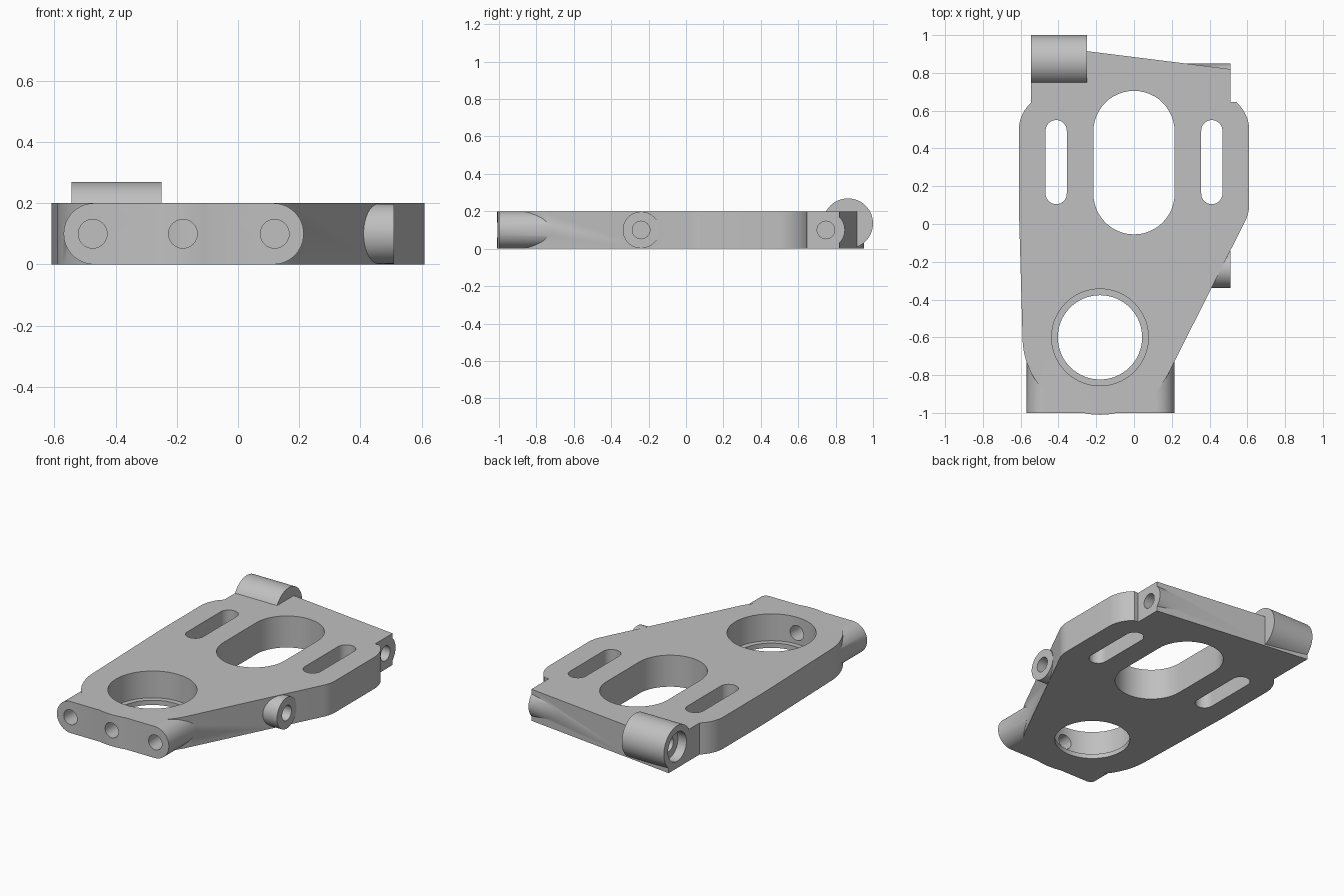
import bpy, bmesh
from math import sin, cos, radians
from mathutils import Matrix, Vector

cube = bpy.data.objects.get("Cube")
if cube:
    bpy.data.objects.remove(cube, do_unlink=True)

ALONG_X = Matrix.Rotation(radians(90), 4, 'Y')   # extrudes towards +x
ALONG_FRONT = Matrix.Rotation(radians(90), 4, 'X')  # extrudes towards -y
ALONG_Z = Matrix.Identity(4)


def arc(cx, cy, r, start, end, steps=16):
    angles = [radians(start + (end - start) * i / steps) for i in range(steps + 1)]
    return [(cx + r * cos(a), cy + r * sin(a)) for a in angles]


def circle(r, steps=64):
    return arc(0, 0, r, 0, 360, steps)[:-1]


def slot(cx, low, high, r):
    return (arc(cx, high - r, r, 0, 180, 24) + arc(cx, low + r, r, 180, 360, 24))


def prism(name, profile, depth, origin=(0, 0, 0), axis=ALONG_Z):
    bm = bmesh.new()
    face = bm.faces.new([bm.verts.new((x, y, 0)) for x, y in profile])
    made = bmesh.ops.extrude_face_region(bm, geom=[face])["geom"]
    top = [v for v in made if isinstance(v, bmesh.types.BMVert)]
    bmesh.ops.translate(bm, verts=top, vec=(0, 0, depth))
    bmesh.ops.recalc_face_normals(bm, faces=bm.faces)
    bm.transform(Matrix.Translation(Vector(origin)) @ axis)
    mesh = bpy.data.meshes.new(name)
    bm.to_mesh(mesh)
    bm.free()
    obj = bpy.data.objects.new(name, mesh)
    bpy.context.collection.objects.link(obj)
    return obj


def combine(target, other, operation):
    bpy.context.view_layer.objects.active = target
    mod = target.modifiers.new("combine", 'BOOLEAN')
    mod.operation = operation
    mod.solver = 'EXACT'
    mod.object = other
    bpy.ops.object.modifier_apply(modifier=mod.name)
    bpy.data.objects.remove(other, do_unlink=True)


T = 0.2            # plate thickness
MID = T / 2
BORE = (-0.18, -0.6)
PIN = 0.047        # small hole radius

# Main plate outline, counter-clockwise from the rounded nose
outline = (arc(*BORE, 0.41, 180, 335, 48)
           + arc(0.412, 0.105, 0.198, -26, 0, 8)
           + arc(0.412, 0.495, 0.198, 0, 50)
           + [(0.51, 0.645), (0.51, 0.82), (-0.545, 0.952)]
           + arc(-0.412, 0.495, 0.198, 132, 180)
           + [(-0.61, 0.1)])
body = prism("mounting_plate", outline, T)

# Rounded front bar, side boss, rear lug and rear barrel
bar = arc(0.115, MID, MID, -90, 90, 32) + arc(-0.47, MID, MID, 90, 270, 32)
combine(body, prism("front_bar", bar, 0.3, (0, -0.7, 0), ALONG_FRONT), 'UNION')
combine(body, prism("side_boss", circle(0.098), 0.21, (0.3, -0.24, MID), ALONG_X), 'UNION')
combine(body, prism("rear_lug", circle(0.099), 0.31, (0.2, 0.75, MID), ALONG_X), 'UNION')
combine(body, prism("rear_barrel", circle(0.134), 0.295, (-0.545, 0.866, 0.135), ALONG_X), 'UNION')

# Openings through the plate
cutters = [prism("centre_slot", slot(0, -0.055, 0.705, 0.215), 0.6, (0, 0, -0.2))]
for side in (-1, 1):
    cutters.append(prism("side_slot", slot(side * 0.412, 0.105, 0.55, 0.056), 0.6, (0, 0, -0.2)))
# Stepped bore with a thin ledge at the bottom
cutters.append(prism("bore", circle(0.223, 96), 0.6, (*BORE, -0.2)))
cutters.append(prism("bore_step", circle(0.256, 96), 0.4, (*BORE, 0.03)))
# Pin holes in the front bar, boss, lug and barrel
for x in (-0.475, -0.18, 0.12):
    cutters.append(prism("front_hole", circle(PIN, 32), 0.35, (x, -0.75, MID), ALONG_FRONT))
for y in (-0.24, 0.748):
    cutters.append(prism("side_hole", circle(PIN, 32), 0.4, (0.25, y, MID), ALONG_X))
cutters.append(prism("barrel_recess", circle(0.092), 0.16, (-0.645, 0.866, 0.135), ALONG_X))
cutters.append(prism("barrel_hole", circle(PIN, 32), 0.3, (-0.6, 0.866, 0.135), ALONG_X))
for cutter in cutters:
    combine(body, cutter, 'DIFFERENCE')

# Single grey metal colour
grey = bpy.data.materials.new("metal_grey")
grey.use_nodes = True
colour = (0.53, 0.53, 0.53, 1)
grey.diffuse_color = colour
grey.node_tree.nodes["Principled BSDF"].inputs["Base Color"].default_value = colour
body.data.materials.clear()
body.data.materials.append(grey)

bpy.ops.object.select_all(action='DESELECT')
body.select_set(True)
bpy.context.view_layer.objects.active = body
bpy.ops.object.shade_smooth_by_angle(angle=radians(30))
